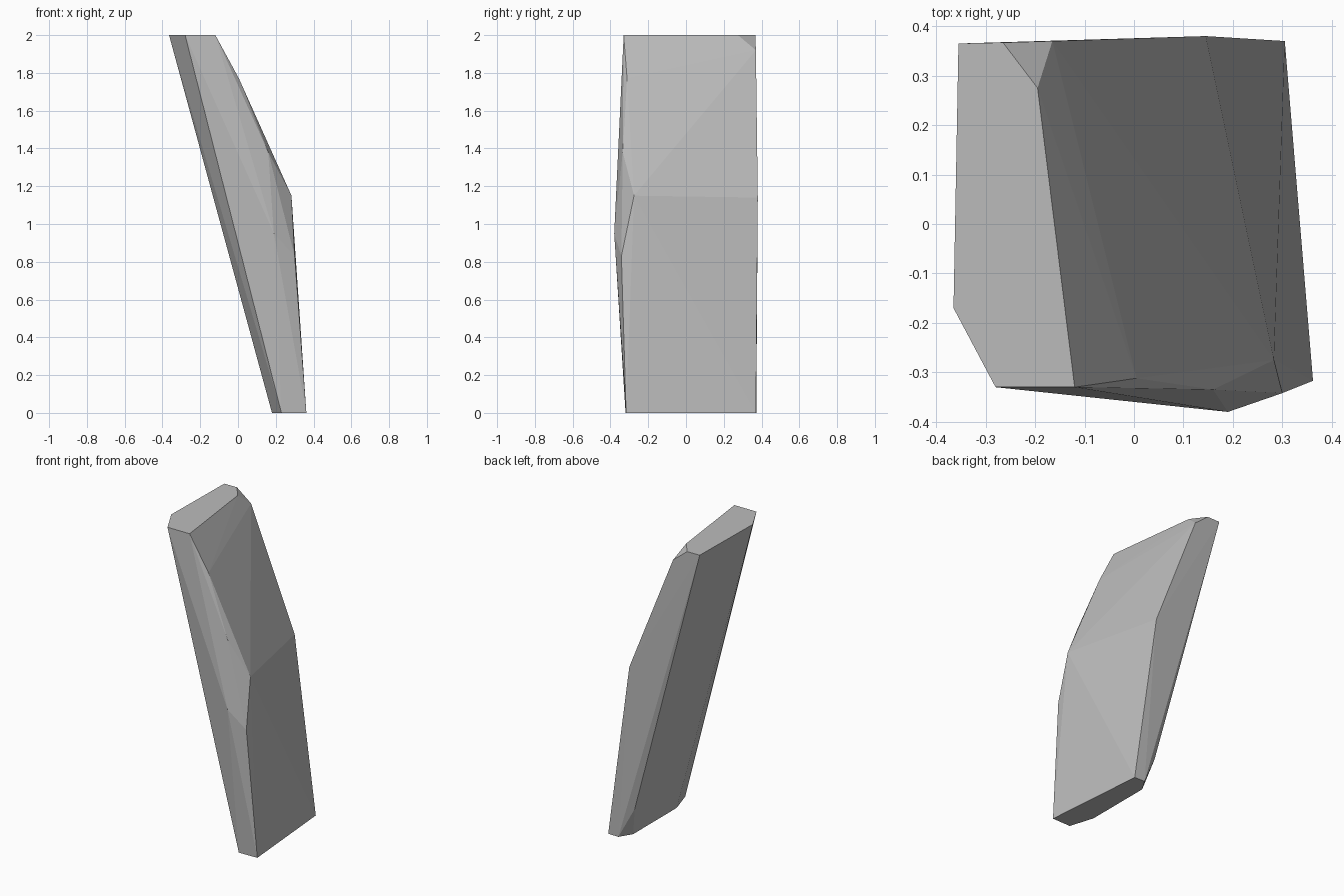
import bpy
import bmesh

# Remove the default object
cube = bpy.data.objects.get("Cube")
if cube:
    bpy.data.objects.remove(cube, do_unlink=True)


def make_material(name, color):
    mat = bpy.data.materials.new(name)
    mat.use_nodes = True
    mat.diffuse_color = color
    for node in mat.node_tree.nodes:
        if node.type == "BSDF_PRINCIPLED":
            node.inputs["Base Color"].default_value = color
    return mat


def make_hull(name, points, material):
    """Wrap the corner points in a faceted, flat shaded convex solid."""
    mesh = bpy.data.meshes.new(name)
    bm = bmesh.new()
    for point in points:
        bm.verts.new(point)
    bmesh.ops.convex_hull(bm, input=bm.verts[:])
    loose = [v for v in bm.verts if not v.link_faces]
    bmesh.ops.delete(bm, geom=loose, context="VERTS")
    bmesh.ops.recalc_face_normals(bm, faces=bm.faces[:])
    for face in bm.faces:
        face.smooth = False
    bm.to_mesh(mesh)
    bm.free()
    mesh.materials.append(material)
    obj = bpy.data.objects.new(name, mesh)
    bpy.context.collection.objects.link(obj)
    return obj


def ring(outline, height):
    return [(x, y, height) for x, y in outline]


# Flat cuts at the two ends of the leaning slab
top_cut = ring([(-.355, .365), (-.265, .367), (-.195, .275),
                (-.12, -.33), (-.28, -.33), (-.365, -.17)], 2)
bottom_cut = ring([(.305, .37), (.23, .372), (.18, .29),
                   (.18, -.16), (.23, -.32), (.362, -.317)], 0)

# Ridge across the broad side
ridge = [(.145, .38, 1.14), (.283, -.275, 1.15)]

# Chipped corners along the front and back edges
front_chips = [(.005, -.312, 1.77), (.16, -.335, 1.38),
               (.19, -.38, .95), (.30, -.342, .83)]
back_chips = [(-.165, .37, 1.92), (.13, .345, .2)]

stone = make_material("grey stone", (.5, .5, .5, 1))
make_hull("rock_slab", top_cut + bottom_cut + ridge + front_chips + back_chips, stone)
